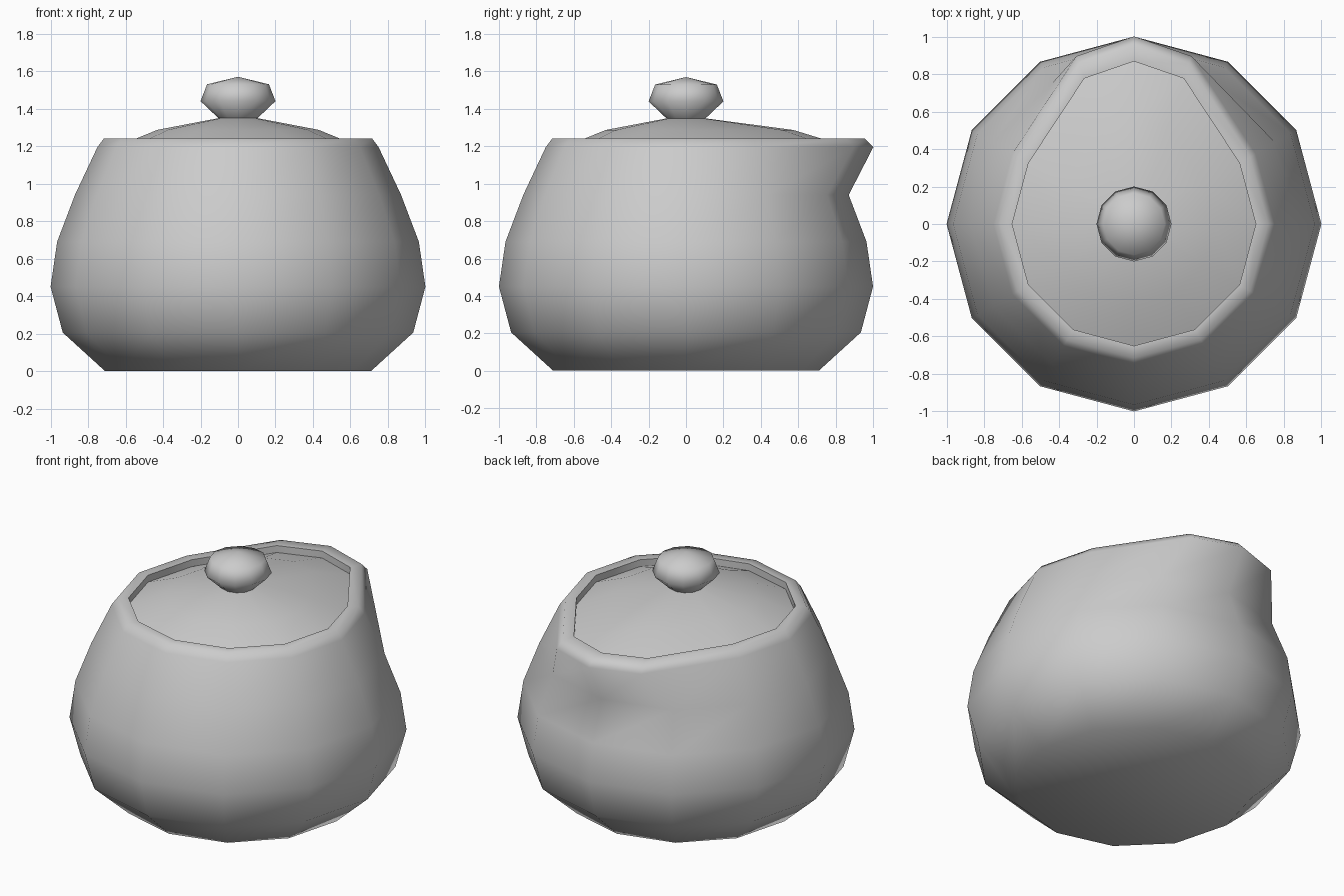
import bpy, bmesh, math

if "Cube" in bpy.data.objects:
    bpy.data.objects.remove(bpy.data.objects["Cube"])

SIDES = 12


def ring_point(i, r, spout):
    """Point on a 12-sided ring, optionally pulled out to a spout at +y."""
    a = 2 * math.pi * i / SIDES
    x, y = math.cos(a), math.sin(a)
    if spout and i == 3:
        y = 1.335
    elif spout and i in (2, 4):
        x, y = x * 0.815, 1.195
    return x * r, y * r


def turned(name, profile, angle):
    """Lathe a list of (radius, height, spouted); radius 0 makes a pole."""
    bm = bmesh.new()
    rings = []
    for r, z, spout in profile:
        if r == 0:
            rings.append([bm.verts.new((0, 0, z))])
        else:
            rings.append([bm.verts.new((*ring_point(i, r, spout), z)) for i in range(SIDES)])
    for lo, hi in zip(rings, rings[1:]):
        for i in range(SIDES):
            j = (i + 1) % SIDES
            if len(hi) == 1:
                bm.faces.new((lo[i], lo[j], hi[0]))
            else:
                bm.faces.new((lo[i], lo[j], hi[j], hi[i]))
    if name == "pot_body":
        bm.faces.new(rings[0][::-1])
    mesh = bpy.data.meshes.new(name)
    bm.to_mesh(mesh)
    bm.free()
    obj = bpy.data.objects.new(name, mesh)
    bpy.context.collection.objects.link(obj)
    bpy.ops.object.select_all(action='DESELECT')
    obj.select_set(True)
    bpy.context.view_layer.objects.active = obj
    bpy.ops.object.shade_smooth_by_angle(angle=math.radians(angle))
    return obj


# Round pot: flat base, bulging wall, rim drawn out to a pouring lip
turned("pot_body", [
    (0.71, 0.0, False), (0.935, 0.205, False), (1.0, 0.45, False),
    (0.965, 0.69, False), (0.87, 0.94, False),
    (0.75, 1.195, True), (0.715, 1.242, True),
    (0.65, 1.242, True), (0.65, 1.14, True),
], 70)

# Shallow lid that follows the rim outline
turned("lid", [
    (0.655, 1.195, True), (0.43, 1.287, True), (0.1, 1.35, False), (0, 1.35, False),
], 50)

# Faceted round knob
turned("lid_knob", [
    (0.1, 1.345, False), (0.2, 1.44, False), (0.165, 1.53, False), (0, 1.57, False),
], 75)
